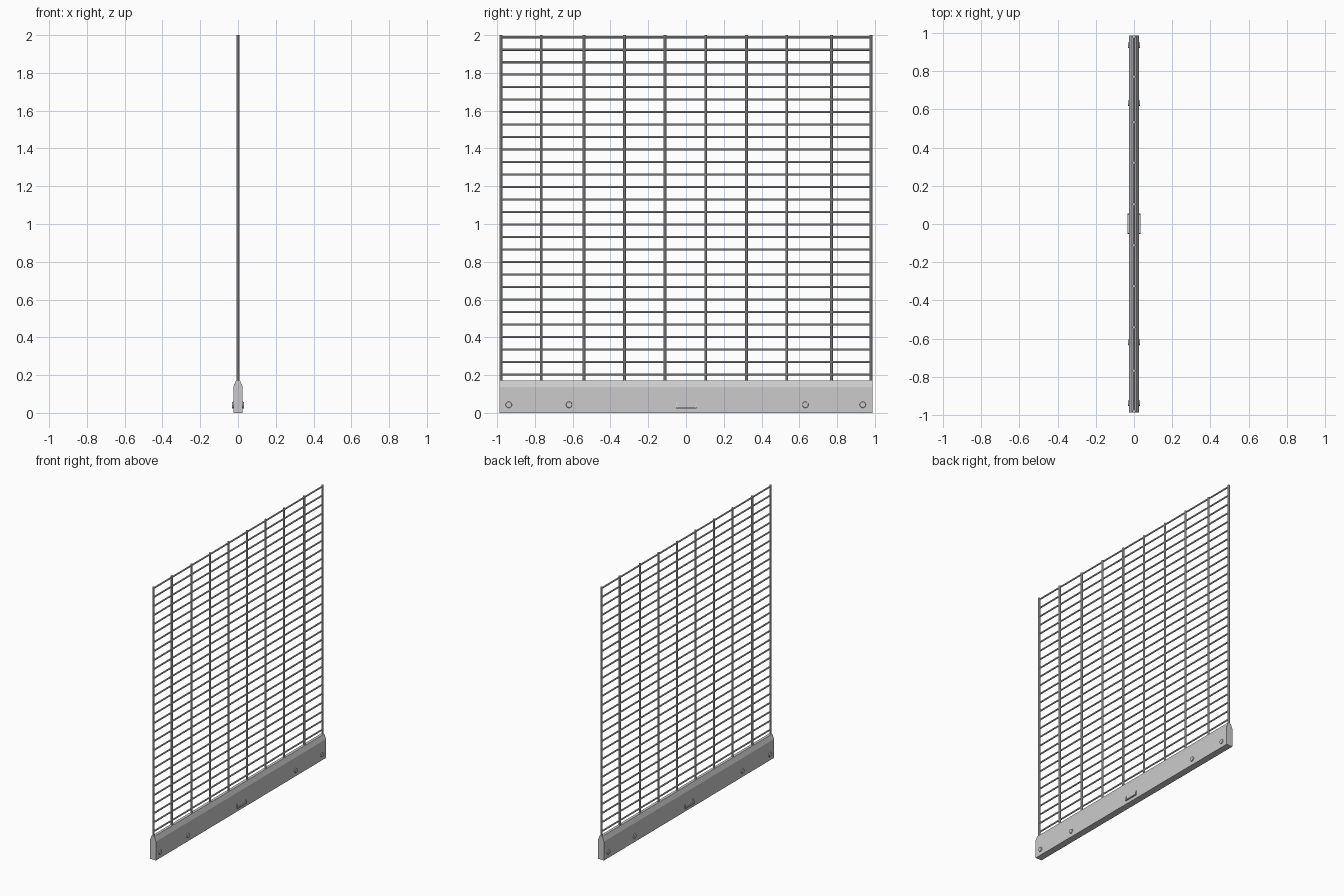
import bpy, bmesh
from math import pi
from mathutils import Matrix, Vector

if "Cube" in bpy.data.objects:
    bpy.data.objects.remove(bpy.data.objects["Cube"])


def finish(bm, name):
    bmesh.ops.recalc_face_normals(bm, faces=bm.faces)
    mesh = bpy.data.meshes.new(name)
    bm.to_mesh(mesh)
    bm.free()
    ob = bpy.data.objects.new(name, mesh)
    bpy.context.collection.objects.link(ob)
    return ob


def rod(bm, a, b, r1, r2=None, sides=8):
    a, b = Vector(a), Vector(b)
    d = b - a
    m = Matrix.Translation((a + b) / 2) @ d.to_track_quat('Z', 'Y').to_matrix().to_4x4()
    m = m @ Matrix.Rotation(pi / sides, 4, 'Z')
    bmesh.ops.create_cone(bm, cap_ends=True, segments=sides, radius1=r1,
                          radius2=r1 if r2 is None else r2, depth=d.length, matrix=m)


def extrude_y(bm, profile, y0, y1):
    # prism from an (x, z) outline
    face = bm.faces.new([bm.verts.new((x, y0, z)) for x, z in profile])
    res = bmesh.ops.extrude_face_region(bm, geom=[face])
    verts = [g for g in res["geom"] if isinstance(g, bmesh.types.BMVert)]
    bmesh.ops.translate(bm, verts=verts, vec=(0, y1 - y0, 0))


HALF = 0.987

# tapered base beam
bm = bmesh.new()
half = [(0.025, 0), (0.025, 0.138), (0.010, 0.172)]
extrude_y(bm, half + [(-x, z) for x, z in reversed(half)], -HALF, HALF)
finish(bm, "base_beam")

# upright bars
bm = bmesh.new()
for y in (-0.980, -0.767, -0.54, -0.325, -0.111, 0.104, 0.32, 0.533, 0.77, 0.980):
    rod(bm, (0, y, 0.15), (0, y, 2.0), 0.0078)
finish(bm, "upright_bars")

# horizontal wires
bm = bmesh.new()
for i in range(28):
    z = 0.204 + i * 0.0661
    rod(bm, (0, -0.98, z), (0, 0.98, z), 0.006)
finish(bm, "cross_wires")

# bolt heads on both sides
bm = bmesh.new()
for s in (-1, 1):
    for y in (-0.938, -0.619, 0.632, 0.936):
        rod(bm, (s * 0.02, y, 0.043), (s * 0.031, y, 0.043), 0.018, 0.015, 16)
finish(bm, "bolt_heads")

# U-shaped catch with sloped cheeks on both sides
bm = bmesh.new()
for s in (-1, 1):
    extrude_y(bm, [(s * 0.02, 0.023), (s * 0.033, 0.023), (s * 0.033, 0.030),
                   (s * 0.02, 0.030)], -0.052, 0.055)
    for y in (-0.052, 0.049):
        extrude_y(bm, [(s * 0.02, 0.0235), (s * 0.0328, 0.0235), (s * 0.0328, 0.032),
                       (s * 0.028, 0.058), (s * 0.02, 0.058)], y, y + 0.006)
finish(bm, "side_catches")
